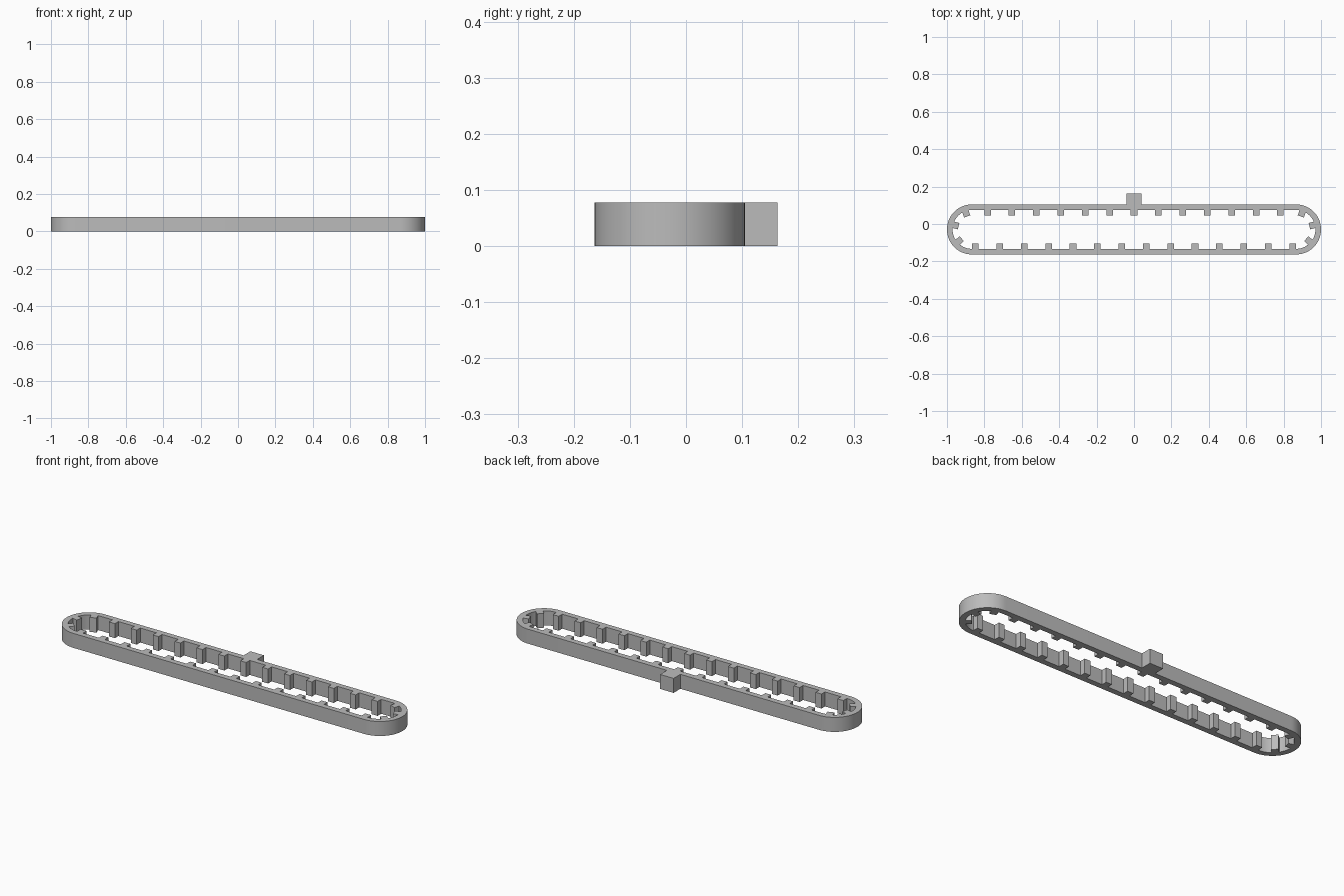
import bpy, bmesh, math
from mathutils import Matrix, Vector

cube = bpy.data.objects.get("Cube")
if cube:
    bpy.data.objects.remove(cube, do_unlink=True)

HEIGHT = 0.078
RADIUS = 0.134        # outer radius of the rounded ends
HALF = 1 - RADIUS     # half length of the straight runs
MID_Y = -0.029
WALL = 0.03
TEETH = 33
TOOTH_W, TOOTH_D, EMBED = 0.035, 0.03, 0.003
ARC = math.pi * RADIUS
LOOP = 4 * HALF + 2 * ARC

grey = bpy.data.materials.new("belt grey")
grey.use_nodes = True
grey.diffuse_color = (0.5, 0.5, 0.5, 1)
grey.node_tree.nodes["Principled BSDF"].inputs["Base Color"].default_value = (0.5, 0.5, 0.5, 1)


def finish(name, bm):
    bmesh.ops.recalc_face_normals(bm, faces=bm.faces)
    mesh = bpy.data.meshes.new(name)
    bm.to_mesh(mesh)
    bm.free()
    mesh.materials.append(grey)
    obj = bpy.data.objects.new(name, mesh)
    bpy.context.collection.objects.link(obj)
    return obj


def box(bm, size, centre, angle=0):
    matrix = (Matrix.Translation(centre) @ Matrix.Rotation(angle, 4, "Z")
              @ Matrix.Diagonal((*size, 1)))
    bmesh.ops.create_cube(bm, size=1, matrix=matrix)


def on_loop(s, inset):
    """Point and outward angle at distance s clockwise from the back middle."""
    s %= LOOP
    r = RADIUS - inset
    if s <= HALF:
        x, turn = s, 0
    elif s <= HALF + ARC:
        x, turn = HALF, (s - HALF) / RADIUS
    elif s <= 3 * HALF + ARC:
        x, turn = 2 * HALF + ARC - s, math.pi
    elif s <= 3 * HALF + 2 * ARC:
        x, turn = -HALF, math.pi + (s - 3 * HALF - ARC) / RADIUS
    else:
        x, turn = s - LOOP, 0
    return Vector((x + r * math.sin(turn), MID_Y + r * math.cos(turn), 0)), -turn


# Belt wall: a closed strip with rounded ends
STEPS = 32
stops = [start + ARC * i / STEPS
         for start in (HALF, 3 * HALF + ARC) for i in range(STEPS + 1)]
bm = bmesh.new()
rings = []
for s in stops:
    corners = []
    for inset, z in ((0, 0), (0, HEIGHT), (WALL, HEIGHT), (WALL, 0)):
        point = on_loop(s, inset)[0]
        point.z = z
        corners.append(bm.verts.new(point))
    rings.append(corners)
for a, b in zip(rings, rings[1:] + rings[:1]):
    for i in range(4):
        j = (i + 1) % 4
        bm.faces.new((a[i], a[j], b[j], b[i]))
belt = finish("belt_wall", bm)
bpy.ops.object.select_all(action="DESELECT")
belt.select_set(True)
bpy.context.view_layer.objects.active = belt
bpy.ops.object.shade_smooth_by_angle(angle=math.radians(30))

# Teeth evenly spaced around the inside
bm = bmesh.new()
for i in range(TEETH):
    depth = TOOTH_D + EMBED
    centre, angle = on_loop(i * LOOP / TEETH, WALL - EMBED + depth / 2)
    centre.z = HEIGHT / 2
    box(bm, (TOOTH_W, depth, HEIGHT), centre, angle)
finish("inner_teeth", bm)

# Square peg on the back
bm = bmesh.new()
back = MID_Y + RADIUS
box(bm, (0.08, 0.163 - back + EMBED, HEIGHT),
    (0, (0.163 + back - EMBED) / 2, HEIGHT / 2))
finish("back_peg", bm)
